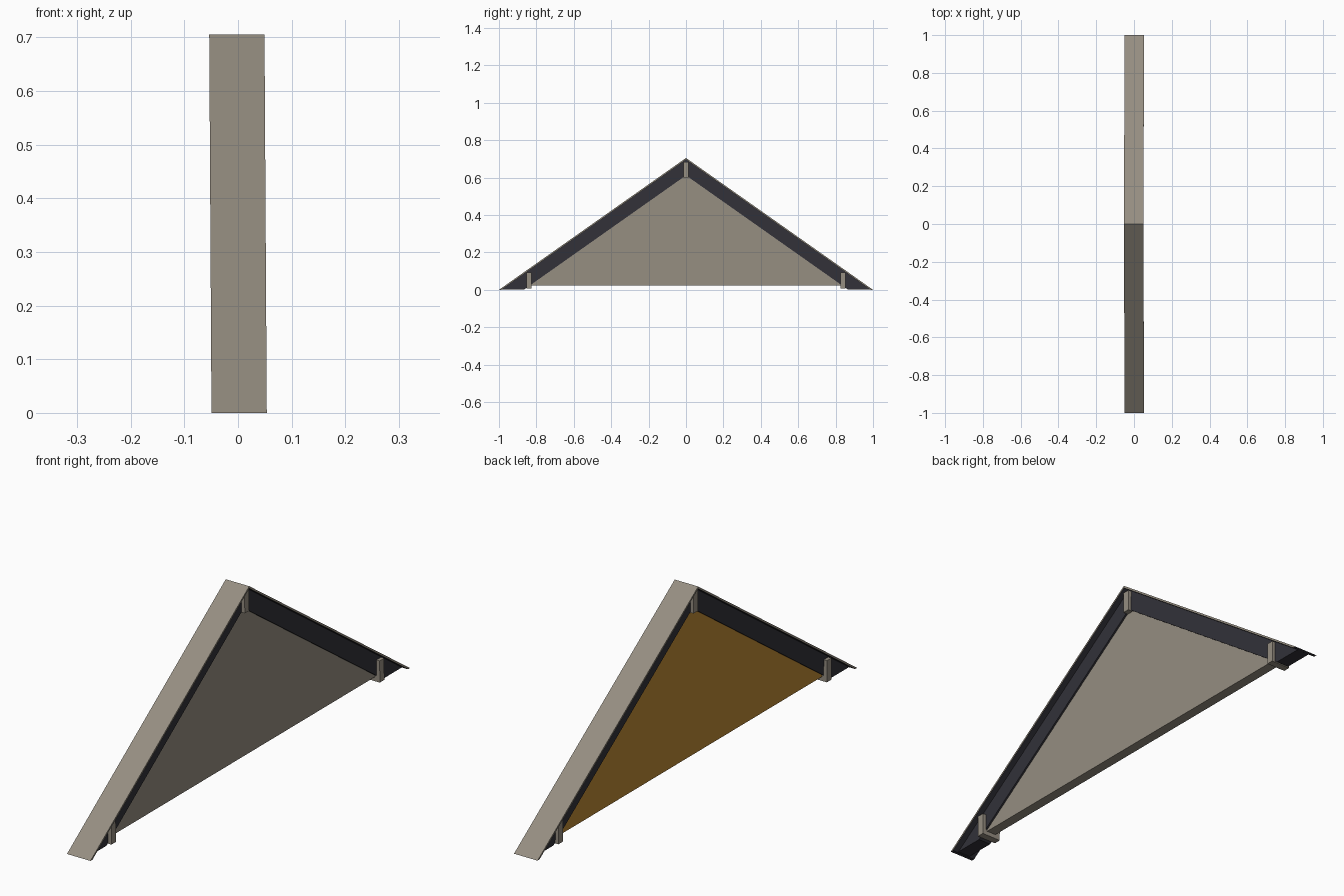
import bpy, bmesh

if "Cube" in bpy.data.objects:
    bpy.data.objects.remove(bpy.data.objects["Cube"])

HEIGHT = 0.705      # ridge height; the roof pitch is HEIGHT per 1 unit of y
LEAN = 0.006        # slight sideways lean of the whole gable


def material(name, rgb):
    m = bpy.data.materials.new(name)
    m.diffuse_color = (*rgb, 1)
    m.use_nodes = True
    m.node_tree.nodes["Principled BSDF"].inputs["Base Color"].default_value = m.diffuse_color
    return m


GREY = material("warm grey", (0.302, 0.270, 0.220))
DARK = material("charcoal", (0.032, 0.031, 0.040))
BROWN = material("ochre brown", (0.51, 0.25, 0.035))


def prism(name, profile, half_x, mats, rule=None):
    """Extrude a (y, z) outline along x; rule(normal) picks the material slot."""
    bm = bmesh.new()
    rings = [[bm.verts.new((x - LEAN * (z - HEIGHT / 2), y, z)) for y, z in profile]
             for x in (-half_x, half_x)]
    n = len(profile)
    for i in range(n):
        j = (i + 1) % n
        bm.faces.new((rings[0][i], rings[0][j], rings[1][j], rings[1][i]))
    caps = [bm.faces.new(r) for r in rings]
    bmesh.ops.recalc_face_normals(bm, faces=bm.faces)
    if rule:
        for f in bm.faces:
            f.material_index = rule(f.normal)
    bmesh.ops.triangulate(bm, faces=caps)
    me = bpy.data.meshes.new(name)
    bm.to_mesh(me)
    bm.free()
    for m in mats:
        me.materials.append(m)
    ob = bpy.data.objects.new(name, me)
    bpy.context.collection.objects.link(ob)
    return ob


def chevron(outer, inner, base=0.0):
    """Upside-down V between two ridge heights, cut flat at the base."""
    yo, yi = (outer - base) / HEIGHT, (inner - base) / HEIGHT
    return [(-yo, base), (0, outer), (yo, base), (yi, base), (0, inner), (-yi, base)]


# Thin roof covering, charcoal underneath
prism("roof_covering", chevron(HEIGHT, 0.696), 0.0515, [GREY, DARK],
      lambda n: 1 if n.z < -0.5 else 0)

# Sloping boards under the roof
prism("barge_boards", chevron(0.696, 0.612, 0.002), 0.027, [DARK])

# Triangular infill wall, brown on the inner (-x) side
prism("gable_wall", [(-0.845, 0.023), (0.845, 0.023), (0, 0.619)], 0.02, [GREY, BROWN],
      lambda n: 1 if n.x < -0.5 else 0)

# Beam ends at the ridge and both eaves
for label, y, z0, z1 in (("ridge", 0, 0.6, 0.684),
                         ("front_eave", -0.84, 0.006, 0.092),
                         ("back_eave", 0.84, 0.006, 0.092)):
    w = 0.014
    prism(label + "_beam", [(y - w, z0), (y + w, z0), (y + w, z1), (y - w, z1)], 0.041, [GREY])
